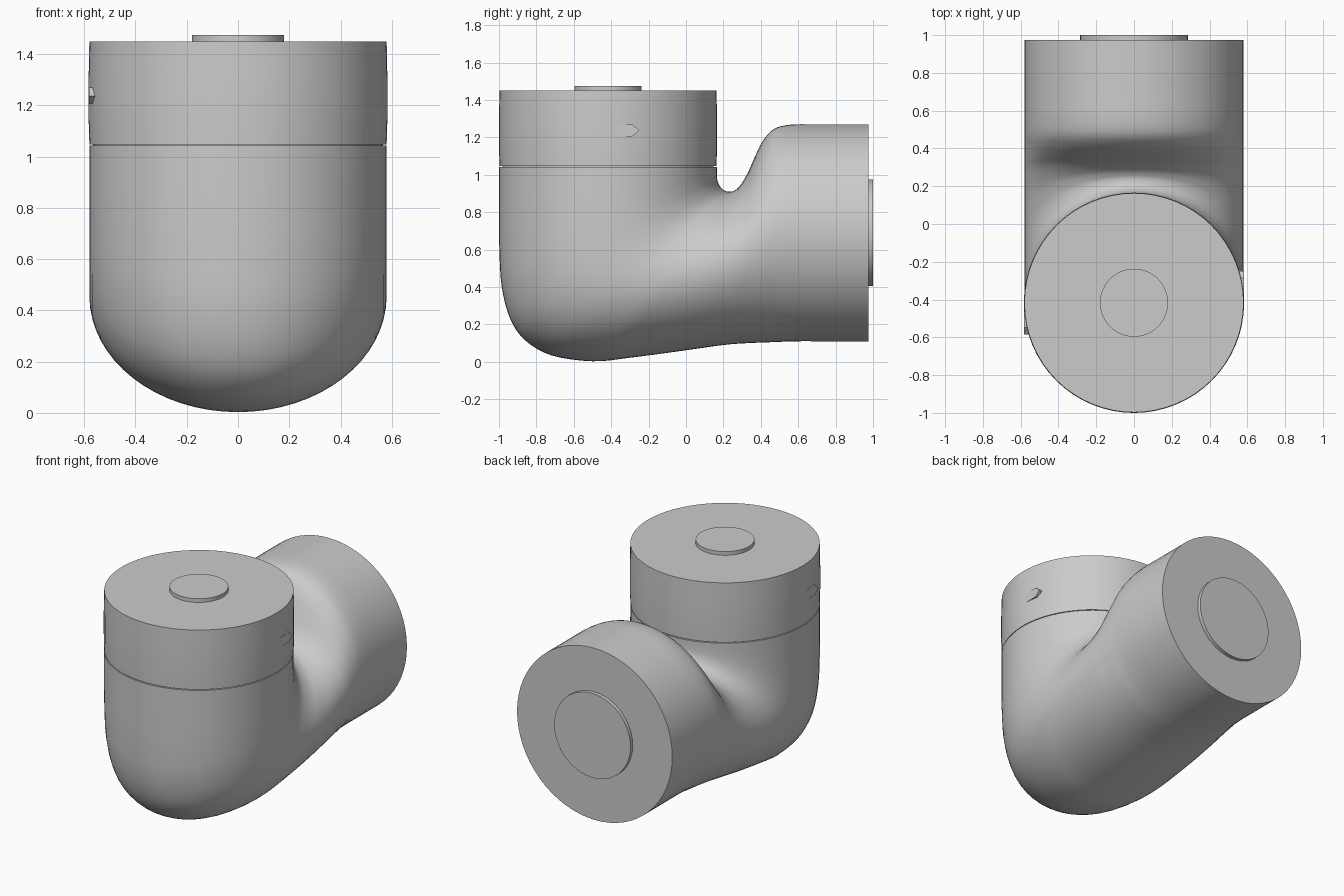
import bpy, bmesh
from math import sin, cos, pi
from mathutils import Vector, Matrix

if "Cube" in bpy.data.objects:
    bpy.data.objects.remove(bpy.data.objects["Cube"])

SIDES = 64


def finish(name, bm, angle=35):
    bmesh.ops.recalc_face_normals(bm, faces=bm.faces)
    me = bpy.data.meshes.new(name)
    bm.to_mesh(me)
    bm.free()
    ob = bpy.data.objects.new(name, me)
    bpy.context.collection.objects.link(ob)
    bpy.ops.object.select_all(action='DESELECT')
    ob.select_set(True)
    bpy.context.view_layer.objects.active = ob
    bpy.ops.object.shade_smooth_by_angle(angle=angle * pi / 180)
    return ob


def loft(name, rings):
    bm = bmesh.new()
    loops = [[bm.verts.new(p) for p in r] for r in rings]
    for a, b in zip(loops, loops[1:]):
        n = len(a)
        for i in range(n):
            bm.faces.new((a[i], a[(i + 1) % n], b[(i + 1) % n], b[i]))
    bm.faces.new(loops[0])
    bm.faces.new(loops[-1])
    return finish(name, bm)


def spline(pts, sub=4):
    out = []
    for i in range(len(pts) - 1):
        p0, p1, p2, p3 = (Vector(pts[min(max(j, 0), len(pts) - 1)]) for j in range(i - 1, i + 3))
        for k in range(sub):
            t = k / sub
            out.append(0.5 * (2 * p1 + (p2 - p0) * t + (2 * p0 - 5 * p1 + 4 * p2 - p3) * t * t
                              + (3 * p1 - p0 - 3 * p2 + p3) * t ** 3))
    return out + [Vector(pts[-1])]


# Elbow housing: elliptical sections spanning the inner and outer side outlines (y, z)
inner = [(.165, 1.043), (.165, 1.0), (.168, .97), (.175, .95), (.188, .93), (.205, .916),
         (.22, .911), (.24, .91), (.26, .917), (.29, .943), (.33, 1.01), (.37, 1.1),
         (.41, 1.18), (.47, 1.245), (.56, 1.268), (.7, 1.27), (.975, 1.27)]
outer = [(-1, 1.043), (-1, .8), (-.998, .6), (-.985, .4), (-.94, .23), (-.86, .115),
         (-.72, .035), (-.5, .003), (-.3, .022), (-.05, .055), (.2, .09), (.33, .1),
         (.43, .104), (.5, .107), (.6, .11), (.72, .11), (.975, .11)]
rings = []
for a, b in zip(spline(inner), spline(outer)):
    mid, half = (a + b) / 2, (a - b) / 2
    ring = []
    for i in range(SIDES):
        t = 2 * pi * i / SIDES
        p = mid + half * cos(t)
        ring.append((0.58 * sin(t), p.x, p.y))
    rings.append(ring)
loft("elbow_housing", rings)


def turned(name, profile, cy=-0.417):
    return loft(name, [[(r * cos(2 * pi * i / SIDES), cy + r * sin(2 * pi * i / SIDES), z)
                        for i in range(SIDES)] for r, z in profile])


# Joint cap, seam core and top disc
turned("seam_core", [(.565, 1.0), (.565, 1.1)])
turned("joint_cap", [(.58, 1.048), (.583, 1.15), (.583, 1.3), (.58, 1.45)])
turned("top_disc", [(.18, 1.44), (.18, 1.475)])

# Rear flange disc
loft("rear_disc", [[(.285 * cos(2 * pi * i / SIDES), y, .69 + .285 * sin(2 * pi * i / SIDES))
                    for i in range(SIDES)] for y in (.96, 1.0)])

# Small pointed lugs on opposite sides of the cap
lug = [(.04, 1.205), (.13, 1.205), (.168, 1.237), (.13, 1.27), (.04, 1.27)]
for k, side in enumerate(("right", "left")):
    turn = Matrix.Rotation(k * pi, 4, 'Z')
    shift = Vector((0, -.417, 0))
    loft("cap_lug_" + side, [[turn @ Vector((x, y, z)) + shift for y, z in lug] for x in (.53, .582)])
